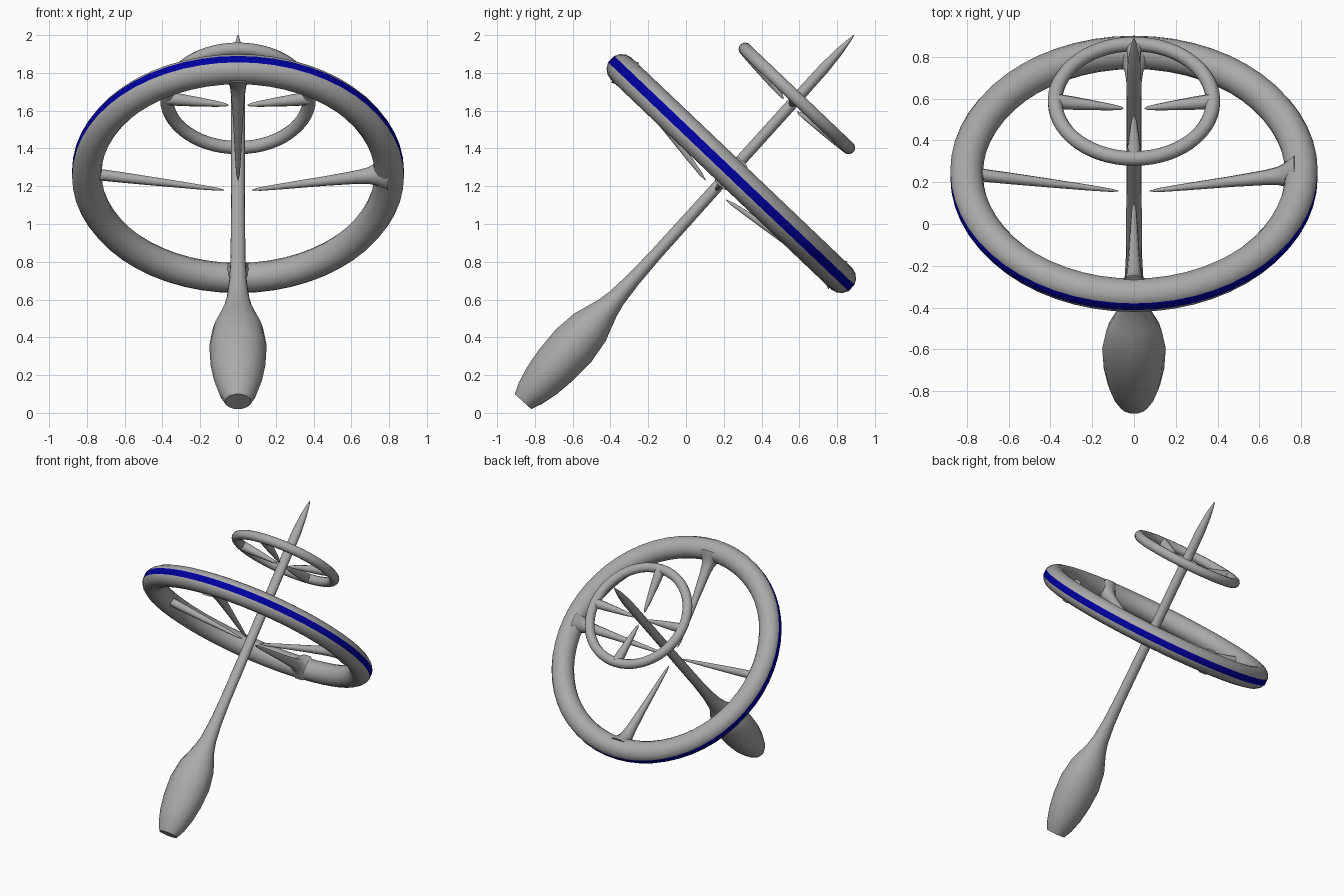
import bpy, bmesh, math
from mathutils import Vector, Matrix

if "Cube" in bpy.data.objects:
    bpy.data.objects.remove(bpy.data.objects["Cube"])


def material(name, rgb):
    m = bpy.data.materials.new(name)
    m.diffuse_color = (*rgb, 1)
    m.use_nodes = True
    m.node_tree.nodes["Principled BSDF"].inputs["Base Color"].default_value = m.diffuse_color
    return m


GREY = material("grey", (0.4, 0.4, 0.4))
BLUE = material("navy blue", (0.0, 0.0, 0.35))

TIP = Vector((0, 0.89, 2.0))
SHAFT_ROT = Matrix.Rotation(math.radians(-42.1), 4, 'X')
RING_ROT = Matrix.Rotation(math.radians(-43.6), 4, 'X')
LENGTH = 2.615
BASE = TIP - SHAFT_ROT @ Vector((0, 0, LENGTH))


def make(name, bm, mats, matrix):
    bmesh.ops.recalc_face_normals(bm, faces=bm.faces)
    me = bpy.data.meshes.new(name)
    bm.to_mesh(me)
    bm.free()
    ob = bpy.data.objects.new(name, me)
    bpy.context.collection.objects.link(ob)
    for m in mats:
        me.materials.append(m)
    ob.matrix_world = matrix
    bpy.ops.object.select_all(action='DESELECT')
    ob.select_set(True)
    bpy.context.view_layer.objects.active = ob
    bpy.ops.object.shade_smooth_by_angle(angle=math.radians(40))
    return ob


def lathe(name, profile, matrix, sides=14, squash=1.0):
    """Round body along local Z from (height, radius) pairs."""
    bm = bmesh.new()
    rows = []
    for z, r in profile:
        rows.append([bm.verts.new((r * math.cos(a), r * squash * math.sin(a), z))
                     for a in (2 * math.pi * i / sides for i in range(sides))])
    for a, b in zip(rows, rows[1:]):
        for i in range(sides):
            j = (i + 1) % sides
            bm.faces.new((a[i], a[j], b[j], b[i]))
    bm.faces.new(rows[0])
    bm.faces.new(rows[-1])
    return make(name, bm, [GREY], matrix)


def ring(name, matrix, major, minor, stripe=0, segs=56, sides=15):
    """Torus; the outermost strip of the tube can be a painted stripe."""
    half = math.radians(stripe) if stripe else math.pi / sides
    step = (2 * math.pi - 2 * half) / (sides - 1)
    angles = [-half] + [half + k * step for k in range(sides - 1)]
    bm = bmesh.new()
    loops = []
    for i in range(segs):
        t = 2 * math.pi * i / segs
        loops.append([bm.verts.new(((major + minor * math.cos(a)) * math.cos(t),
                                    (major + minor * math.cos(a)) * math.sin(t),
                                    minor * math.sin(a))) for a in angles])
    for i in range(segs):
        a, b = loops[i], loops[(i + 1) % segs]
        for k in range(sides):
            n = (k + 1) % sides
            f = bm.faces.new((a[k], b[k], b[n], a[n]))
            f.material_index = 1 if stripe and k == 0 else 0
    return make(name, bm, [GREY, BLUE] if stripe else [GREY], matrix)


def spoke(name, matrix, turn, start, end, profile):
    """Tapered spike from the ring (radius, height) to near the shaft."""
    p0, p1 = Vector((start[0], 0, start[1])), Vector((end[0], 0, end[1]))
    d = p1 - p0
    local = (Matrix.Rotation(turn, 4, 'Z') @ Matrix.Translation(p0)
             @ d.to_track_quat('Z', 'Y').to_matrix().to_4x4())
    return lathe(name, [(f * d.length, r) for f, r in profile], matrix @ local, 10)


# handle, shaft and pointed tip in one turned body
lathe("handle_and_shaft", [
    (0, 0.07), (0.06, 0.1), (0.15, 0.127), (0.26, 0.145), (0.4, 0.152), (0.53, 0.132),
    (0.6, 0.104), (0.67, 0.077), (0.74, 0.06), (0.87, 0.046), (1.05, 0.039),
    (1.6, 0.036), (2.2, 0.036), (2.38, 0.034), (2.5, 0.024), (2.58, 0.011), (LENGTH, 0.002)],
    Matrix.Translation(BASE) @ SHAFT_ROT, squash=0.86)

# the two rings
big = Matrix.Translation((0, 0.24, 1.267)) @ RING_ROT
small = Matrix.Translation((0, 0.587, 1.665)) @ RING_ROT
ring("large_ring", big, 0.802, 0.08, stripe=17)
ring("small_ring", small, 0.378, 0.035, sides=12)

# spokes: three flared and one plain on the large ring, four plain on the small one
flared = [(0, 0.095), (0.05, 0.075), (0.08, 0.058), (0.13, 0.044), (0.22, 0.036),
          (0.45, 0.026), (0.75, 0.017), (0.94, 0.01), (1, 0.002)]
plain = [(0, 0.032), (0.25, 0.028), (0.5, 0.022), (0.8, 0.014), (0.95, 0.008), (1, 0.002)]
for i, side in enumerate(("right", "rear", "left", "front")):
    turn = i * math.pi / 2
    spoke("large_spoke_" + side, big, turn, (0.78, 0.0), (0.075, -0.12),
          plain if side == "left" else flared)
    spoke("small_spoke_" + side, small, turn, (0.375, 0.0), (0.05, -0.05),
          [(f, r * 1.15) for f, r in plain])
